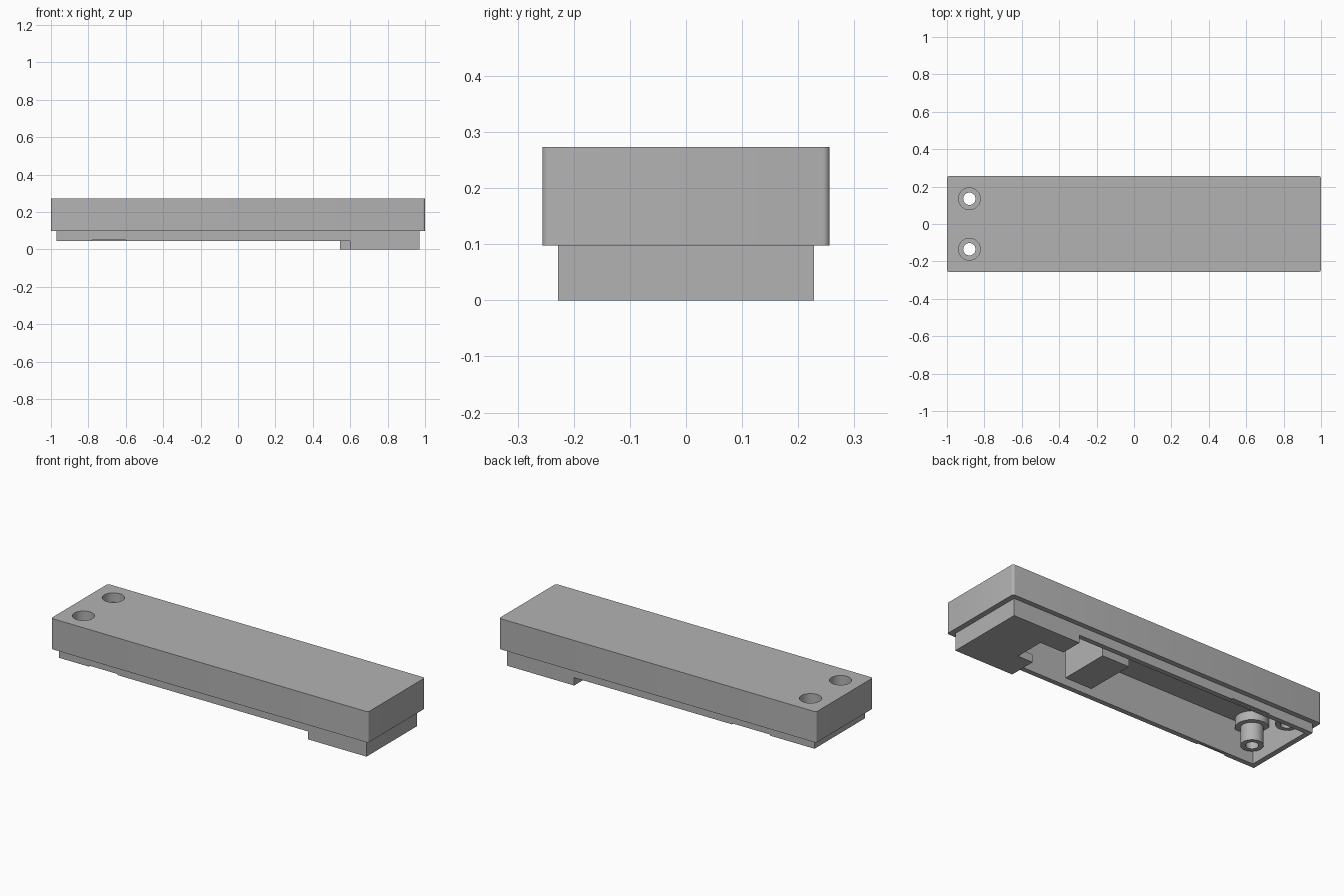
import bpy, bmesh, math
from mathutils import Matrix, Vector

if "Cube" in bpy.data.objects:
    bpy.data.objects.remove(bpy.data.objects["Cube"])

grey = bpy.data.materials.new("light grey plastic")
grey.use_nodes = True
COLOUR = (0.45, 0.45, 0.45, 1)
grey.diffuse_color = COLOUR
grey.node_tree.nodes["Principled BSDF"].inputs["Base Color"].default_value = COLOUR


def make_object(name, bm):
    bmesh.ops.recalc_face_normals(bm, faces=bm.faces)
    mesh = bpy.data.meshes.new(name)
    bm.to_mesh(mesh)
    bm.free()
    obj = bpy.data.objects.new(name, mesh)
    bpy.context.collection.objects.link(obj)
    mesh.materials.append(grey)
    return obj


def box(name, x, y, z, corner=0):
    bm = bmesh.new()
    spans = (x, y, z)
    size = [b - a for a, b in spans]
    centre = [(a + b) / 2 for a, b in spans]
    bmesh.ops.create_cube(bm, size=1, matrix=Matrix.LocRotScale(Vector(centre), None, Vector(size)))
    if corner:
        upright = [e for e in bm.edges if abs(e.verts[0].co.z - e.verts[1].co.z) > 0.01]
        bmesh.ops.bevel(bm, geom=upright, offset=corner, segments=5, profile=0.5, affect='EDGES')
    return make_object(name, bm)


def extrude_outline(name, outline, height):
    bm = bmesh.new()
    face = bm.faces.new([bm.verts.new((x, y, 0)) for x, y in outline])
    top = bmesh.ops.extrude_face_region(bm, geom=[face])["geom"]
    bmesh.ops.translate(bm, vec=(0, 0, height), verts=[v for v in top if isinstance(v, bmesh.types.BMVert)])
    return make_object(name, bm)


def revolve(name, profile, x, y, steps=48):
    bm = bmesh.new()
    verts = [bm.verts.new((r, 0, z)) for r, z in profile]
    edges = [bm.edges.new((a, b)) for a, b in zip(verts, verts[1:])]
    bmesh.ops.spin(bm, geom=verts + edges, cent=(0, 0, 0), axis=(0, 0, 1),
                   angle=math.tau, steps=steps, use_merge=True)
    bmesh.ops.remove_doubles(bm, verts=bm.verts, dist=0.0001)
    bmesh.ops.translate(bm, vec=(x, y, 0), verts=bm.verts)
    return make_object(name, bm)


def combine(target, tool, operation):
    mod = target.modifiers.new(operation.lower(), 'BOOLEAN')
    mod.operation, mod.solver, mod.object = operation, 'EXACT', tool
    mesh = bpy.data.meshes.new_from_object(target.evaluated_get(bpy.context.evaluated_depsgraph_get()))
    target.modifiers.clear()
    target.data = mesh
    bpy.data.objects.remove(tool)


RIM, CEILING = 0.045, 0.25
HOLE_X, HOLE_Y = -0.88, 0.135
BORE, COUNTERBORE, FLANGE = 0.033, 0.058, 0.085

# Outer cover with a narrower lip, hollowed from below
cover = box("cover", (-1, 1), (-0.256, 0.256), (0.098, 0.273), corner=0.012)
combine(cover, box("lip", (-0.97, 0.97), (-0.228, 0.228), (RIM, 0.15)), 'UNION')
combine(cover, box("cavity", (-0.94, 0.94), (-0.2, 0.2), (0, CEILING)), 'DIFFERENCE')

# Shallow finger recesses under the lip
combine(cover, box("front_recess", (-0.78, -0.6), (-0.3, -0.215), (0, RIM + 0.006)), 'DIFFERENCE')
combine(cover, box("back_recess", (-0.69, -0.45), (0.215, 0.3), (0, RIM + 0.006)), 'DIFFERENCE')

# Screw holes and the stepped bosses beneath them
for side, y in (("front", -HOLE_Y), ("back", HOLE_Y)):
    hole = [(0, 0.2), (COUNTERBORE, 0.2), (COUNTERBORE, 0.3), (0, 0.3)]
    combine(cover, revolve("screw_hole", hole, HOLE_X, y), 'DIFFERENCE')
    profile = [(FLANGE, CEILING), (FLANGE, 0.2), (COUNTERBORE, 0.2), (COUNTERBORE, 0.1),
               (BORE, 0.1), (BORE, 0.22), (COUNTERBORE, 0.22), (COUNTERBORE, CEILING)]
    revolve(side + "_screw_boss", profile, HOLE_X, y)

# Notched foot under one end
extrude_outline("foot", [(0.97, -0.228), (0.97, 0.228), (0.546, 0.228), (0.546, 0.104),
                         (0.695, 0.104), (0.695, -0.07), (0.6, -0.07), (0.6, -0.228)], RIM)

# Stop block hanging from the ceiling
box("stop_block", (0.155, 0.325), (-0.145, 0.145), (RIM, CEILING))

# Smooth the round parts, keep hard edges crisp
bpy.ops.object.select_all(action='DESELECT')
for obj in bpy.context.scene.objects:
    if obj.type == 'MESH':
        obj.select_set(True)
bpy.context.view_layer.objects.active = cover
bpy.ops.object.shade_smooth_by_angle(angle=math.radians(30))
